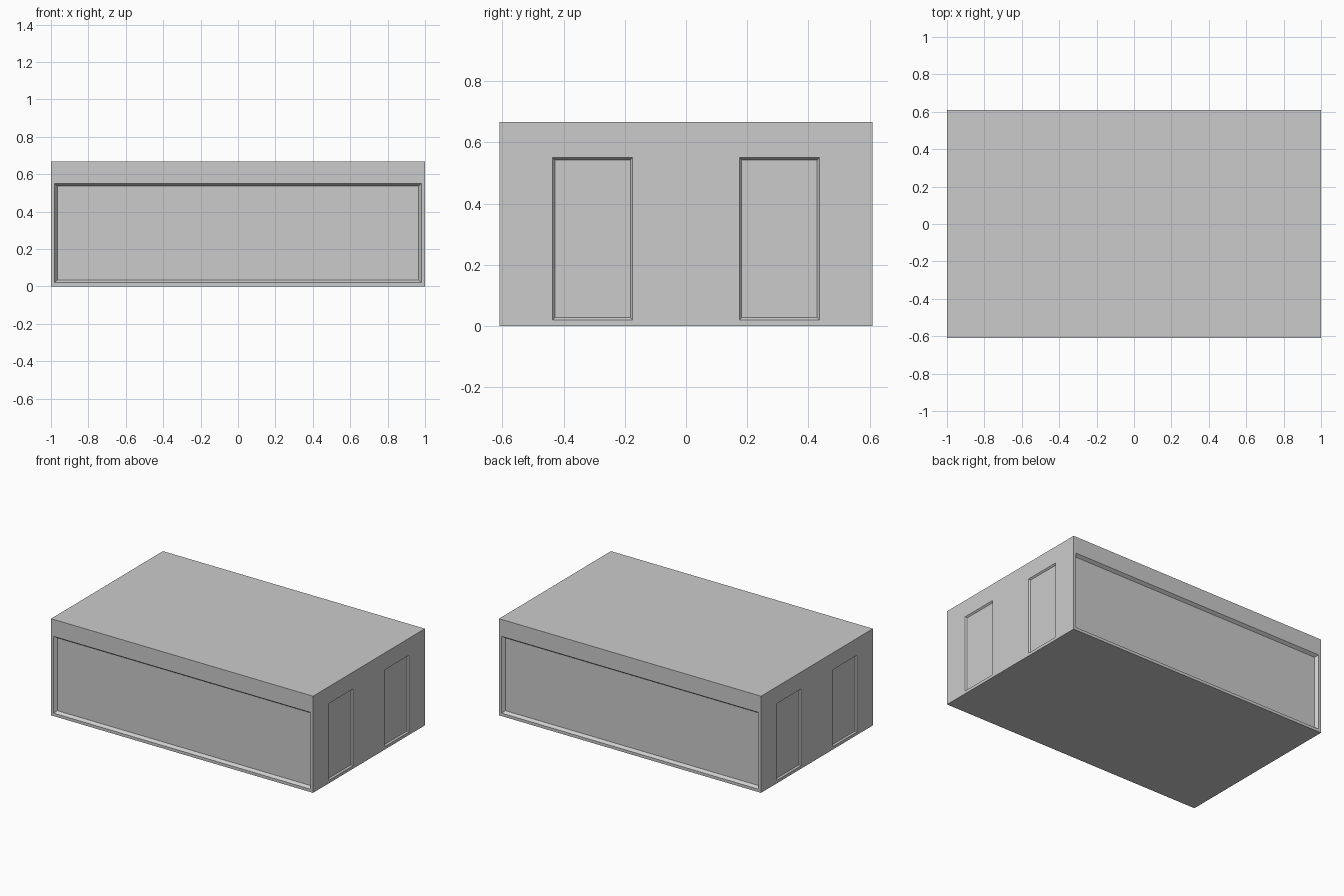
import bpy, bmesh
from mathutils import Matrix, Vector

if "Cube" in bpy.data.objects:
    bpy.data.objects.remove(bpy.data.objects["Cube"])

W, D, H = 2.0, 1.22, 0.667
Z0, Z1 = 0.02, 0.55


def recess_cutter(name, centre, half_width, slope, depth, axis):
    """Tapered plug that sinks a framed panel into the wall facing axis."""
    out = Vector(axis)
    side = out.cross(Vector((0, 0, 1)))
    bm = bmesh.new()
    rings = []
    # depth behind the wall, inset of the outline
    for back, inset in ((-0.02, -slope * 0.02 / depth), (depth, slope)):
        ring = []
        for u, z in ((-1, Z0 + inset), (1, Z0 + inset), (1, Z1 - inset), (-1, Z1 - inset)):
            p = Vector(centre) + side * u * (half_width - inset) - out * back
            ring.append(bm.verts.new((p.x, p.y, z)))
        rings.append(ring)
    a, b = rings
    bm.faces.new(a)
    bm.faces.new(b[::-1])
    for i in range(4):
        j = (i + 1) % 4
        bm.faces.new((a[i], b[i], b[j], a[j]))
    bmesh.ops.recalc_face_normals(bm, faces=bm.faces)
    mesh = bpy.data.meshes.new(name)
    bm.to_mesh(mesh)
    bm.free()
    obj = bpy.data.objects.new(name, mesh)
    bpy.context.collection.objects.link(obj)
    obj.hide_render = True
    return obj


# Building block
bpy.ops.mesh.primitive_cube_add(size=1, location=(0, 0, H / 2))
body = bpy.context.object
body.name = "building_body"
body.scale = (W, D, H)
bpy.ops.object.transform_apply(location=True, rotation=False, scale=True)

# Wide panels front and back, two doorways on each end
cutters = []
for s in (-1, 1):
    cutters.append(recess_cutter("wide_panel_cutter", (0, s * D / 2, 0), 0.98, 0.014, 0.02, (0, s, 0)))
    for y in (-0.305, 0.305):
        cutters.append(recess_cutter("doorway_cutter", (s * W / 2, y, 0), 0.131, 0.008, 0.01, (s, 0, 0)))

# Carve the recesses, then discard the cutters
bpy.context.view_layer.objects.active = body
for c in cutters:
    mod = body.modifiers.new("recess", 'BOOLEAN')
    mod.operation = 'DIFFERENCE'
    mod.solver = 'EXACT'
    mod.object = c
    bpy.ops.object.modifier_apply(modifier=mod.name)
    bpy.data.objects.remove(c)
